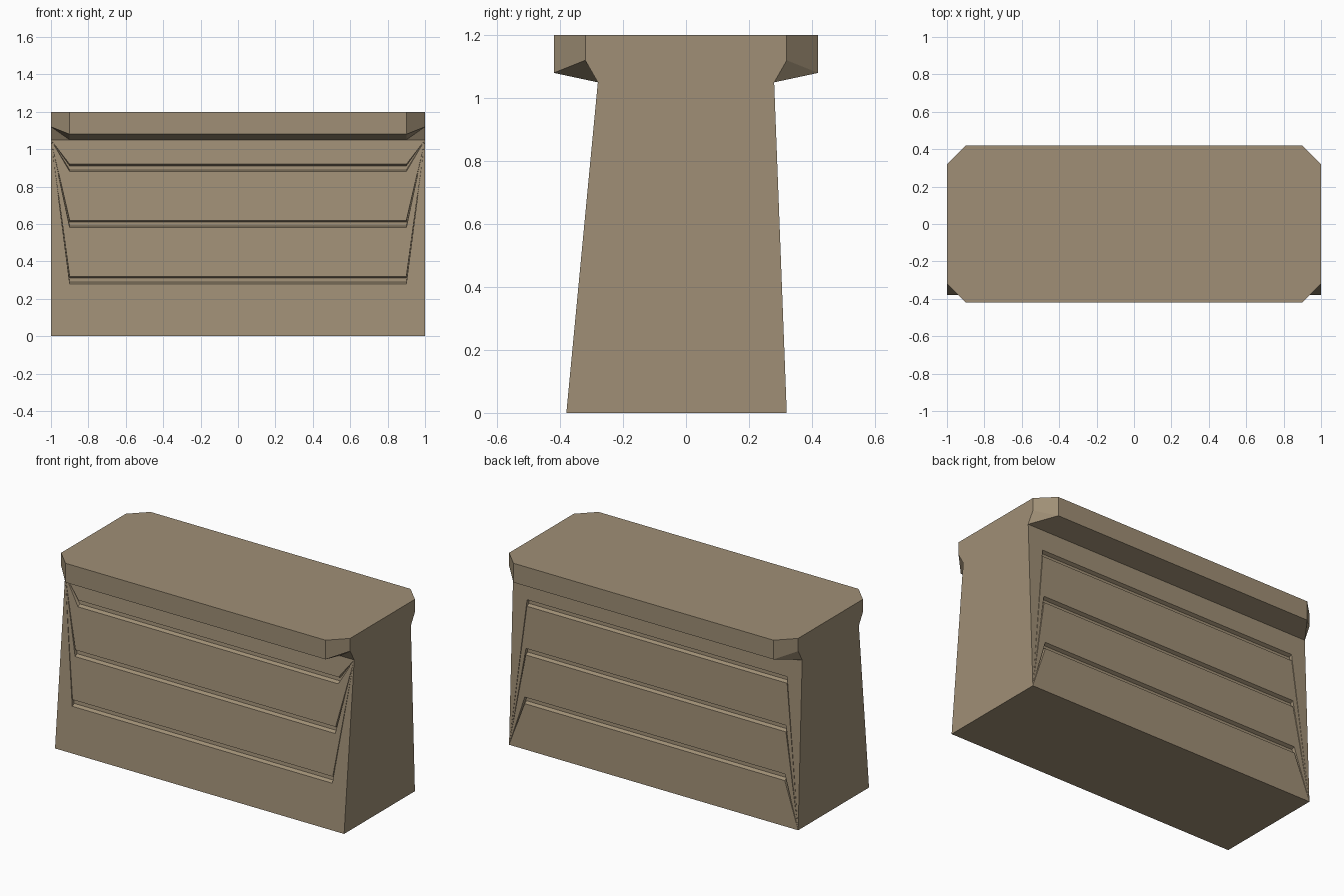
import bpy
import bmesh

cube = bpy.data.objects.get("Cube")
if cube:
    bpy.data.objects.remove(cube, do_unlink=True)

HALF, INNER = 1.0, 0.9          # outer end and where the corners start to taper
NECK_Z, NECK_Y, TOP_Z = 1.05, 0.28, 1.2
GROOVES = (0.3, 0.6, 0.9)
DEPTH = 0.02

stone = bpy.data.materials.new("tan stone")
stone.use_nodes = True
colour = (0.35, 0.275, 0.18, 1)
stone.diffuse_color = colour
stone.node_tree.nodes["Principled BSDF"].inputs["Base Color"].default_value = colour


def side_profile(sign, base_y, groove_target):
    """Points from the base up to the top: (y, z, name of the end point it runs to)."""
    def wall(z, inset=0):
        return sign * (base_y + (NECK_Y - base_y) * z / NECK_Z - inset)

    points = [(wall(0), 0, "base")]
    for g in GROOVES:
        for dz, inset in ((-0.02, 0), (-0.01, DEPTH), (0.01, DEPTH), (0.02, 0)):
            points.append((wall(g + dz, inset), g + dz, groove_target))
    points += [(sign * NECK_Y, NECK_Z, "neck"),
               (sign * 0.42, 1.08, "lip"), (sign * 0.42, TOP_Z, "top")]
    ends = {"base": (sign * base_y, 0), "neck": (sign * NECK_Y, NECK_Z),
            "lip": (sign * 0.32, 1.12), "top": (sign * 0.32, TOP_Z)}
    return points, ends


# The front grooves run out at the neck corner, the back ones at the base corner
sides = [side_profile(-1, 0.38, "neck"), side_profile(1, 0.32, "base")]
bm = bmesh.new()
middle = {}                     # long profile vertices at each end of the middle span
caps = {}                       # end outline vertices
for x in (-1, 1):
    middle[x], caps[x] = [], []
    for points, ends in sides:
        middle[x].append([bm.verts.new((x * INNER, y, z)) for y, z, _ in points])
        caps[x].append({k: bm.verts.new((x * HALF, *yz)) for k, yz in ends.items()})

# Walls, grooves and ledge, with tapering corners
for s, (points, ends) in enumerate(sides):
    for i in range(len(points) - 1):
        a, b = points[i][2], points[i + 1][2]
        bm.faces.new((middle[-1][s][i], middle[1][s][i],
                      middle[1][s][i + 1], middle[-1][s][i + 1]))
        for x in (-1, 1):
            m, c = middle[x][s], caps[x][s]
            if a == b:
                bm.faces.new((m[i], c[a], m[i + 1]))
            elif a == "neck" and s == 0:        # front ledge corner
                bm.faces.new((m[i], c["lip"], m[i + 1]))
                bm.faces.new((m[i], c["neck"], c["lip"]))
            elif a == "neck":                   # back ledge corner
                bm.faces.new((m[i], c["neck"], m[i + 1]))
                bm.faces.new((c["neck"], c["lip"], m[i + 1]))
            else:
                bm.faces.new((m[i], c[a], c[b], m[i + 1]))

# End caps
order = ("base", "neck", "lip", "top")
for x in (-1, 1):
    front, back = caps[x]
    bm.faces.new([front[k] for k in order] + [back[k] for k in reversed(order)])

# Top and bottom
for i, key in ((0, "base"), (-1, "top")):
    bm.faces.new((caps[-1][0][key], middle[-1][0][i], middle[1][0][i], caps[1][0][key],
                  caps[1][1][key], middle[1][1][i], middle[-1][1][i], caps[-1][1][key]))

bmesh.ops.recalc_face_normals(bm, faces=bm.faces[:])
mesh = bpy.data.meshes.new("barrier_wall")
bm.to_mesh(mesh)
bm.free()
mesh.materials.append(stone)
bpy.context.collection.objects.link(bpy.data.objects.new("barrier_wall", mesh))
